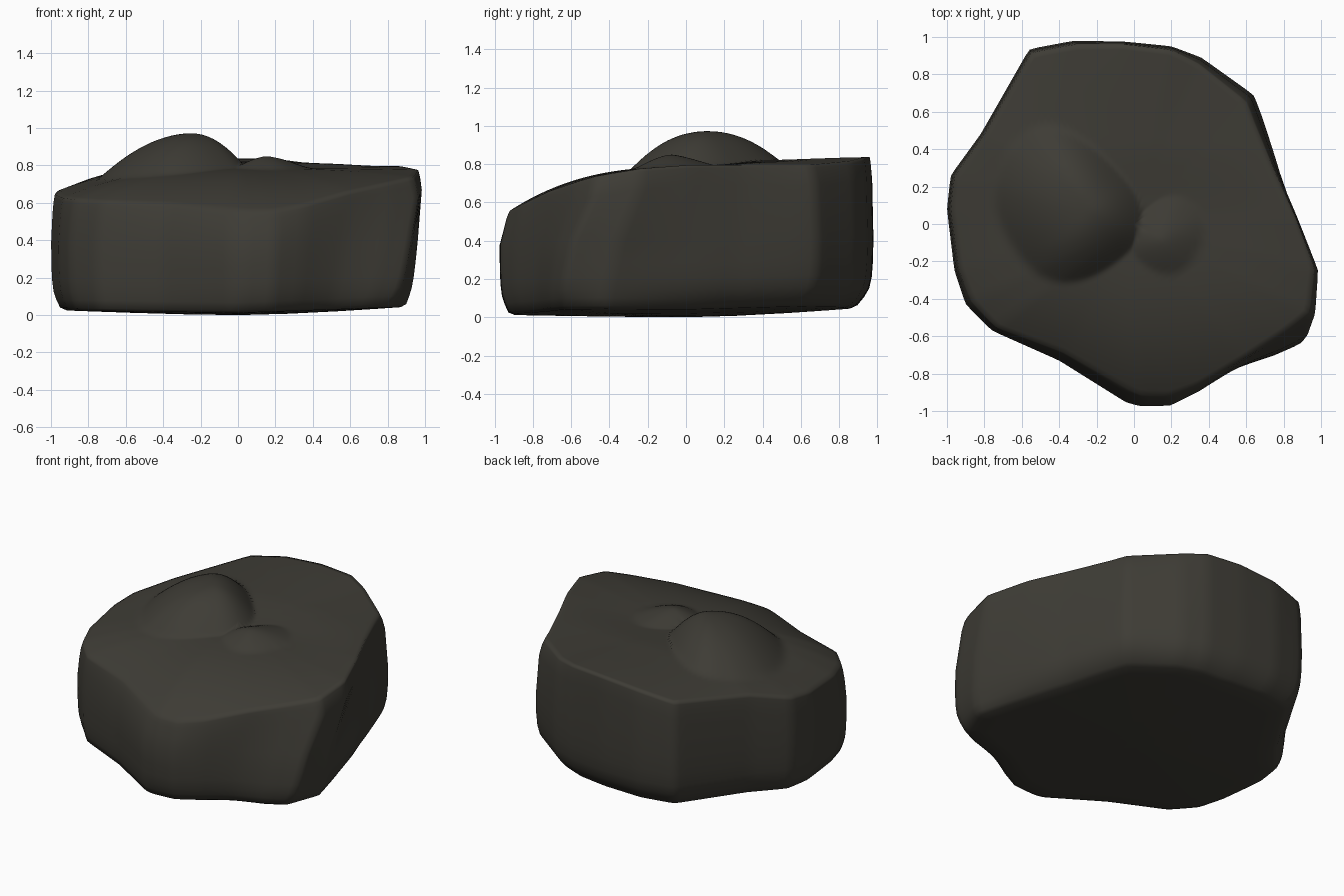
import bpy, bmesh, math
from mathutils import Vector

if "Cube" in bpy.data.objects:
    bpy.data.objects.remove(bpy.data.objects["Cube"])

# outline of the boulder, counter-clockwise: x, y, rim height, foot scale, rim scale
OUTLINE = [
    (0.20, -0.97, 0.55, .95, .95), (0.36, -0.89, 0.58, .95, .97), (0.60, -0.735, 0.65, .95, .98),
    (0.84, -0.60, 0.70, .95, .96), (0.985, -0.50, 0.73, .94, .95), (0.995, -0.25, 0.77, .97, .97),
    (0.88, 0.03, 0.79, .92, .985), (0.77, 0.30, 0.79, .89, .97), (0.68, 0.58, 0.79, .89, .94),
    (0.64, 0.69, 0.79, .89, .94), (0.36, 0.89, 0.81, .90, .96), (0.20, 0.95, 0.83, .90, .98),
    (-0.05, 0.975, 0.83, .90, .985), (-0.32, 0.98, 0.81, .91, .98), (-0.56, 0.935, 0.77, .91, .98),
    (-0.82, 0.48, 0.72, .93, .98), (-0.98, 0.26, 0.66, .95, .98), (-1.0, 0.08, 0.64, .95, .98),
    (-0.96, -0.25, 0.62, .95, .975), (-0.90, -0.43, 0.61, .96, .965), (-0.76, -0.57, 0.60, .97, .97),
    (-0.40, -0.73, 0.59, .97, .94), (-0.04, -0.955, 0.56, .96, .92), (0.04, -0.975, 0.55, .95, .94)]
SPACING = 0.045
TOP_RINGS = 32


def resample():
    """Even points along the outline, with the corners slightly eased."""
    pts = []
    for a, b in zip(OUTLINE, OUTLINE[1:] + OUTLINE[:1]):
        n = max(1, round(math.hypot(b[0] - a[0], b[1] - a[1]) / SPACING))
        for i in range(n):
            pts.append([p + (q - p) * i / n for p, q in zip(a, b)])
    k = len(pts)
    return [[0.8 * c + 0.1 * (p + n) for p, c, n in zip(pts[i - 1], pts[i], pts[(i + 1) % k])]
            for i in range(k)]


def smooth(t):
    t = max(0.0, min(1.0, t))
    return t * t * (3 - 2 * t)


def lump(x, y, cx, cy, angle, ru0, ru1, rv0, rv1, h, power):
    """Raised lump with its own radius on each of its four sides."""
    c, s = math.cos(angle), math.sin(angle)
    u, v = (x - cx) * c + (y - cy) * s, -(x - cx) * s + (y - cy) * c
    u = abs(u / (ru1 if u > 0 else ru0))
    v = abs(v / (rv1 if v > 0 else rv0))
    r = (u ** 2.3 + v ** 2.3) ** (1 / 2.3)
    return h * max(0.0, 1 - r ** power) ** 1.1


def top_height(x, y, t, rim):
    z = 0.785 + (rim - 0.785) * t ** 2.6 + 0.03 * smooth(y / 0.45) * (1 - t ** 4)
    big = lump(x, y, -0.25, 0.08, -0.85, 0.52, 0.32, 0.44, 0.26, 0.187, 2.0)
    small = lump(x, y, 0.15, -0.08, -0.65, 0.17, 0.20, 0.17, 0.25, 0.065, 1.5)
    return z + max(big, small)


def lean(x, y, k):
    """The right-hand corner leans towards the front, fully at the foot (k = 1)."""
    w = 0.2 * k * max(0.0, math.cos(math.atan2(y, x) + 0.35)) ** 4
    c, s = math.cos(w), math.sin(w)
    return x * c + y * s, -x * s + y * c


def foot(x, y):
    return 0.012 + 0.035 * max(x, 0) + 0.035 * max(y, 0) + 0.014 * max(-x, 0)


def build_boulder():
    pts = resample()
    n = len(pts)
    bm = bmesh.new()
    rings = []

    def ring(fn):
        rings.append([bm.verts.new(fn(*p)) for p in pts])

    # underside
    for t in (0.3, 0.6, 0.85, 0.97):
        def under(x, y, r, f, e):
            px, py = lean(x, y, 1)
            return (px * f * t, py * f * t, foot(px, py) * t ** 1.5)
        ring(under)
    # walls: a rounded foot, then nearly upright
    for a, h in ((0.05, 0.012), (0.45, 0.055), (0.75, 0.10), (0.9, 0.16), (0.97, 0.24), (1, 0.36)):
        def wall(x, y, r, f, e):
            s = f + (1 - f) * a
            px, py = lean(x, y, 1 - h / r)
            return (px * s, py * s, foot(x, y) + h)
        ring(wall)
    for a, d in ((0.35, 0.10), (0.65, 0.035), (0.85, 0.01)):
        ring(lambda x, y, r, f, e: (x * (1 + (e - 1) * a), y * (1 + (e - 1) * a), r - d))
    # top surface with its two lumps
    for i in range(TOP_RINGS, 0, -1):
        t = i / TOP_RINGS

        def top(x, y, r, f, e):
            px, py = x * e * t, y * e * t
            return (px, py, top_height(px, py, t, r + 0.006))
        ring(top)
    for lo, hi in zip(rings, rings[1:]):
        for i in range(n):
            j = (i + 1) % n
            bm.faces.new((lo[i], lo[j], hi[j], hi[i]))
    # close the middle of the underside and of the top
    for loop, z in ((rings[0], 0.0), (rings[-1], top_height(0, 0, 0, 0.785))):
        c = bm.verts.new((0, 0, z))
        for i in range(n):
            bm.faces.new((c, loop[i], loop[(i + 1) % n]))
    bmesh.ops.recalc_face_normals(bm, faces=bm.faces)
    # stand on the ground
    low = min(v.co.z for v in bm.verts)
    bmesh.ops.translate(bm, verts=bm.verts, vec=Vector((0, 0, -low)))
    for f in bm.faces:
        f.smooth = True
    mesh = bpy.data.meshes.new("boulder")
    bm.to_mesh(mesh)
    bm.free()
    obj = bpy.data.objects.new("boulder", mesh)
    bpy.context.collection.objects.link(obj)
    return obj


stone = bpy.data.materials.new("dark olive stone")
stone.diffuse_color = (0.048, 0.045, 0.036, 1)
stone.use_nodes = True
stone.node_tree.nodes["Principled BSDF"].inputs["Base Color"].default_value = stone.diffuse_color
boulder = build_boulder()
boulder.data.materials.append(stone)
